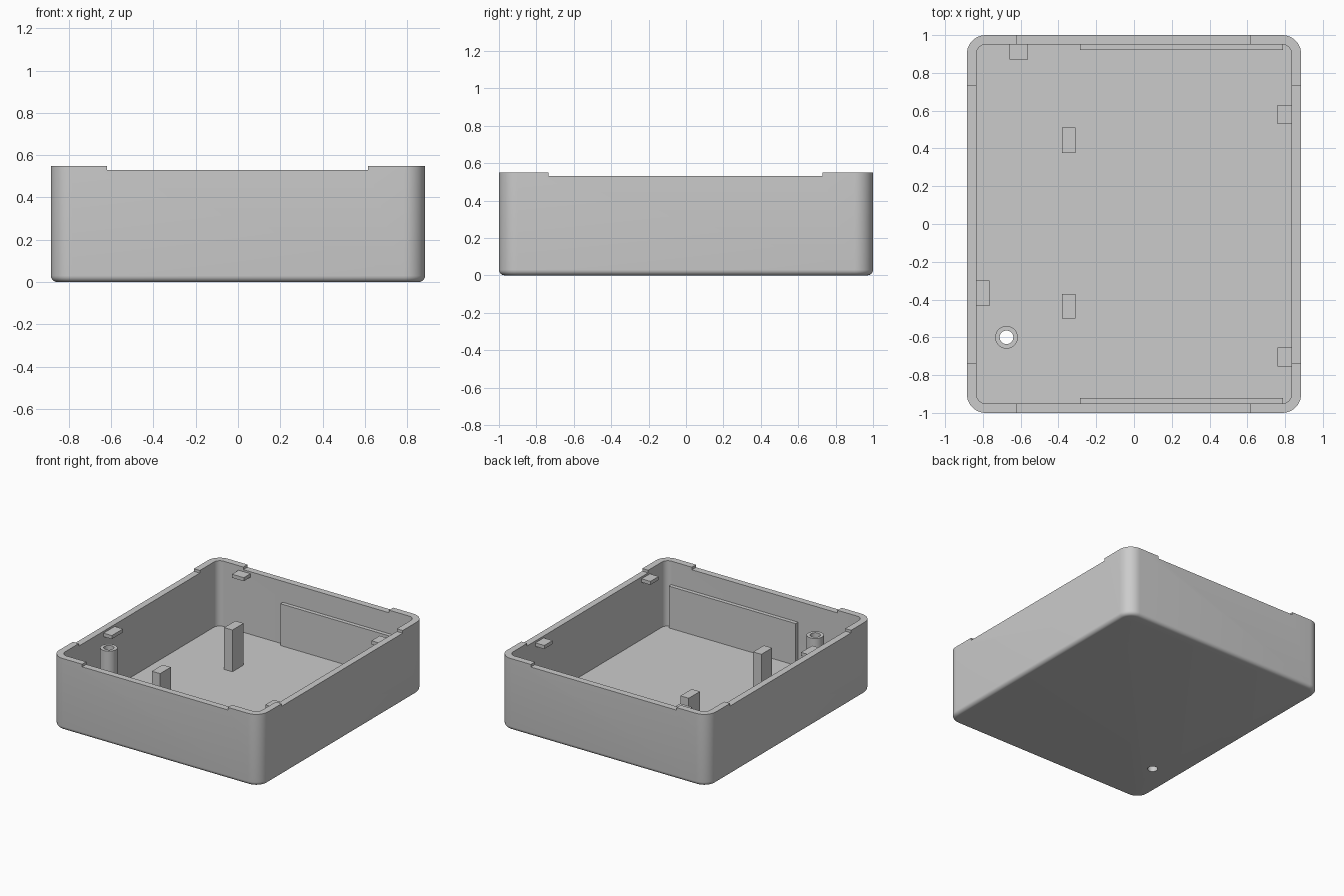
import bpy, bmesh, math

if "Cube" in bpy.data.objects:
    bpy.data.objects.remove(bpy.data.objects["Cube"])

HX, HY, H = 0.885, 1.0, 0.55      # half width, half depth, height
WALL, FLOOR, R = 0.05, 0.05, 0.10
PEG = (-0.675, -0.60)

grey = bpy.data.materials.new("plain grey")
grey.diffuse_color = (0.6, 0.6, 0.6, 1)
grey.use_nodes = True
grey.node_tree.nodes["Principled BSDF"].inputs["Base Color"].default_value = grey.diffuse_color


def finish(name, bm):
    bmesh.ops.recalc_face_normals(bm, faces=bm.faces)
    me = bpy.data.meshes.new(name)
    bm.to_mesh(me)
    bm.free()
    me.materials.append(grey)
    ob = bpy.data.objects.new(name, me)
    bpy.context.collection.objects.link(ob)
    return ob


def activate(ob):
    bpy.ops.object.select_all(action='DESELECT')
    ob.select_set(True)
    bpy.context.view_layer.objects.active = ob


def box(name, x0, x1, y0, y1, z0, z1):
    bm = bmesh.new()
    bmesh.ops.create_cube(bm, size=1)
    for v in bm.verts:
        v.co = (x0 + (v.co.x + 0.5) * (x1 - x0),
                y0 + (v.co.y + 0.5) * (y1 - y0),
                z0 + (v.co.z + 0.5) * (z1 - z0))
    return finish(name, bm)


def rounded_ring(inset, z, n=10):
    """Rounded rectangle, inset from the outer wall, at height z."""
    r = R - inset
    pts = []
    for k, (sx, sy) in enumerate([(1, 1), (-1, 1), (-1, -1), (1, -1)]):
        for i in range(n + 1):
            a = math.pi / 2 * (k + i / n)
            pts.append((sx * (HX - R) + r * math.cos(a),
                        sy * (HY - R) + r * math.sin(a), z))
    return pts


def circle_ring(r, z, n=40):
    return [(PEG[0] + r * math.cos(2 * math.pi * i / n),
             PEG[1] + r * math.sin(2 * math.pi * i / n), z) for i in range(n)]


def loft(name, rings, caps):
    bm = bmesh.new()
    loops = [[bm.verts.new(p) for p in ring] for ring in rings]
    for a, b in zip(loops, loops[1:]):
        for i in range(len(a)):
            j = (i + 1) % len(a)
            bm.faces.new((a[i], a[j], b[j], b[i]))
    if caps:
        bm.faces.new(loops[0])
        bm.faces.new(loops[-1])
    return finish(name, bm)


# tray shell: rounded bottom edge, outer wall, rim, inner wall, floor
F = 0.03
rings = []
for i in range(7):
    a = math.pi / 2 * i / 6
    rings.append(rounded_ring(F * (1 - math.sin(a)), F * (1 - math.cos(a))))
rings += [rounded_ring(0, H), rounded_ring(WALL, H), rounded_ring(WALL, FLOOR)]
shell = loft("tray_shell", rings, True)

# lowered rim between the corners, and the screw hole through the floor
cutters = [
    box("rim_cutter_x", -0.62, 0.615, -1.2, 1.2, 0.53, 0.7),
    box("rim_cutter_y", -1.2, 1.2, -0.735, 0.73, 0.53, 0.7),
    loft("hole_cutter", [circle_ring(0.036, -0.1), circle_ring(0.036, 0.2)], True),
]
activate(shell)
for c in cutters:
    c.hide_render = True
    m = shell.modifiers.new(c.name, 'BOOLEAN')
    m.operation, m.solver, m.object = 'DIFFERENCE', 'EXACT', c
    bpy.ops.object.modifier_apply(modifier=m.name)
for c in cutters:
    bpy.data.objects.remove(c)

# hollow screw pillar
pillar = loft("screw_pillar", [circle_ring(0.06, FLOOR), circle_ring(0.06, 0.51),
                               circle_ring(0.036, 0.51), circle_ring(0.036, FLOOR)], False)

for ob in (shell, pillar):
    activate(ob)
    bpy.ops.object.shade_smooth_by_angle(angle=math.radians(30))

# support posts
box("support_post_back", -0.38, -0.31, 0.375, 0.51, FLOOR - 0.01, 0.37)
box("support_post_front", -0.38, -0.31, -0.50, -0.37, FLOOR - 0.01, 0.37)

# thin liner plates on the front and back walls
box("liner_plate_back", -0.285, 0.79, 0.92, 0.96, FLOOR - 0.01, 0.37)
box("liner_plate_front", -0.285, 0.79, -0.96, -0.92, FLOOR - 0.01, 0.37)

# small catch tabs just under the rim
Z0, Z1 = 0.488, 0.515
box("catch_tab_back", -0.66, -0.56, 0.87, 0.96, Z0, Z1)
box("catch_tab_left", -0.845, -0.765, -0.435, -0.30, Z0, Z1)
box("catch_tab_right_back", 0.76, 0.845, 0.53, 0.63, Z0, Z1)
box("catch_tab_right_front", 0.76, 0.845, -0.755, -0.655, Z0, Z1)
